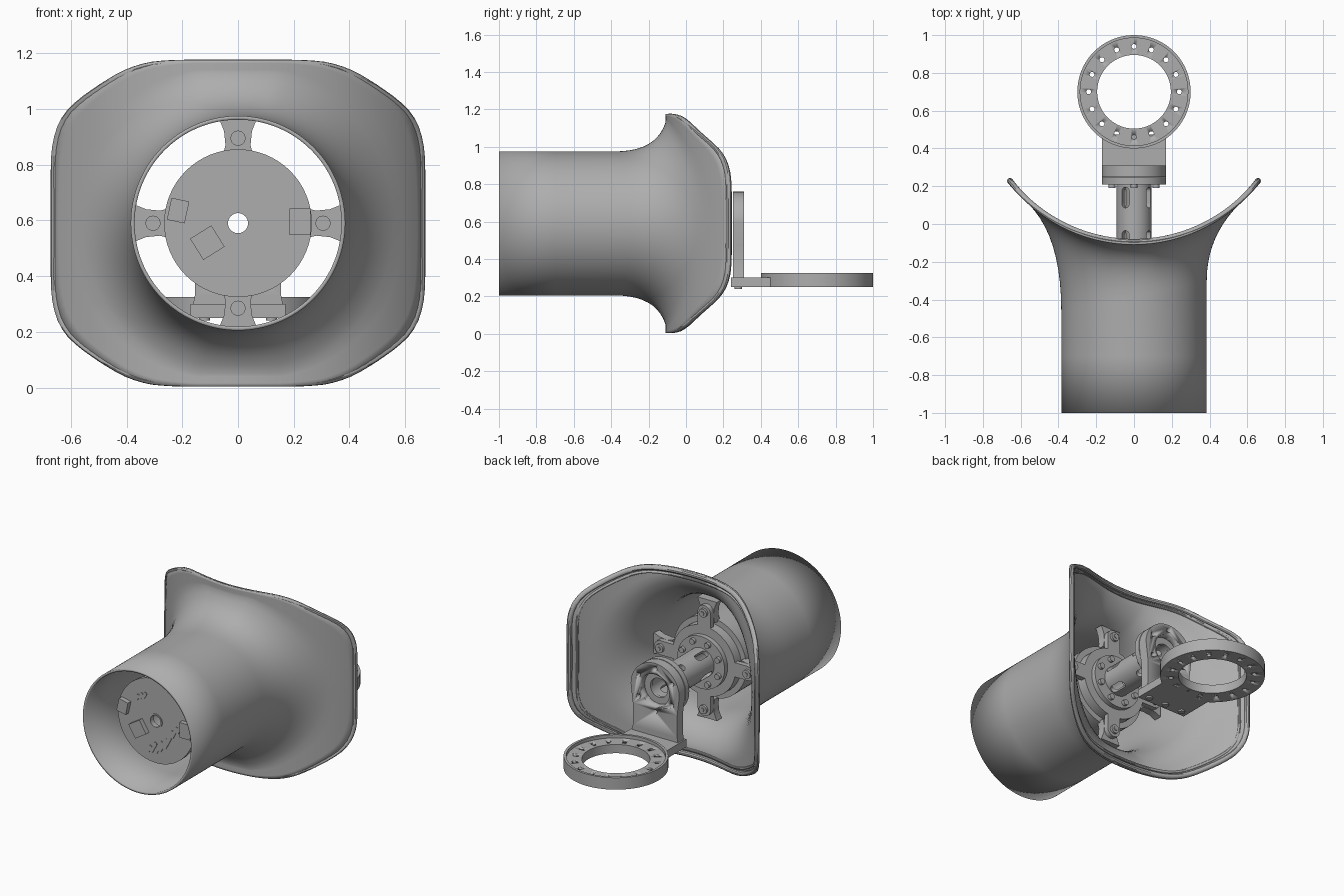
import bpy, bmesh
from math import sin, cos, pi, sqrt, atan2, radians, hypot
from mathutils import Matrix, Vector

if "Cube" in bpy.data.objects:
    bpy.data.objects.remove(bpy.data.objects["Cube"])

grey = bpy.data.materials.new("plain grey")
grey.use_nodes = True
grey.diffuse_color = (0.42, 0.42, 0.42, 1)
grey.node_tree.nodes["Principled BSDF"].inputs["Base Color"].default_value = (0.42, 0.42, 0.42, 1)

AXIS_Z = 0.59          # height of the tube axis
TO_Y = Matrix(((1, 0, 0, 0), (0, 0, 1, 0), (0, 1, 0, AXIS_Z), (0, 0, 0, 1)))  # (u, v, h) to (x, h, z)


def finish(name, bm, recalc=True, smooth=True):
    if recalc:
        bmesh.ops.recalc_face_normals(bm, faces=bm.faces)
    mesh = bpy.data.meshes.new(name)
    bm.to_mesh(mesh)
    bm.free()
    mesh.materials.append(grey)
    ob = bpy.data.objects.new(name, mesh)
    bpy.context.collection.objects.link(ob)
    if smooth:
        activate(ob)
        bpy.ops.object.shade_smooth_by_angle(angle=radians(35))
    return ob


def activate(ob):
    bpy.ops.object.select_all(action='DESELECT')
    ob.select_set(True)
    bpy.context.view_layer.objects.active = ob


def add_prism(bm, pts, a, b, mat):
    low = [bm.verts.new(mat @ Vector((u, v, a))) for u, v in pts]
    top = [bm.verts.new(mat @ Vector((u, v, b))) for u, v in pts]
    bm.faces.new(low)
    bm.faces.new(top)
    for i in range(len(pts)):
        k = (i + 1) % len(pts)
        bm.faces.new((low[i], low[k], top[k], top[i]))


def prisms(name, outlines, a, b, mat=TO_Y):
    bm = bmesh.new()
    for pts in outlines:
        add_prism(bm, pts, a, b, mat)
    return finish(name, bm)


def lathe(name, profile, mat=TO_Y, n=64):
    # spins a closed (radius, height) loop
    bm = bmesh.new()
    rings = [[bm.verts.new(mat @ Vector((r * cos(2 * pi * i / n), r * sin(2 * pi * i / n), h)))
              for i in range(n)] for r, h in profile]
    for j, ring in enumerate(rings):
        nxt = rings[(j + 1) % len(rings)]
        for i in range(n):
            k = (i + 1) % n
            bm.faces.new((ring[i], ring[k], nxt[k], nxt[i]))
    return finish(name, bm)


def washer(name, r_in, r_out, a, b, mat=TO_Y):
    return lathe(name, [(r_in, a), (r_out, a), (r_out, b), (r_in, b)], mat)


def circle(r, u=0, v=0, n=20):
    return [(u + r * cos(2 * pi * i / n), v + r * sin(2 * pi * i / n)) for i in range(n)]


def around(n, r, start=0.0):
    return [(r * cos(start + 2 * pi * i / n), r * sin(start + 2 * pi * i / n)) for i in range(n)]


def turn(pts, ang, u=0, v=0):
    return [(u + p * cos(ang) - q * sin(ang), v + p * sin(ang) + q * cos(ang)) for p, q in pts]


def rect(w, h):
    return [(-w / 2, -h / 2), (w / 2, -h / 2), (w / 2, h / 2), (-w / 2, h / 2)]


def capsule(length, w, n=8):
    s, r = length / 2 - w / 2, w / 2
    arc = [(s + r * sin(pi * i / n), -r * cos(pi * i / n)) for i in range(n + 1)]
    return arc + [(-u, -v) for u, v in arc]


def cut(target, cutter):
    cutter.hide_render = True
    mod = target.modifiers.new("cut", 'BOOLEAN')
    mod.operation, mod.solver, mod.object = 'DIFFERENCE', 'EXACT', cutter
    activate(target)
    bpy.ops.object.modifier_apply(modifier="cut")
    bpy.data.objects.remove(cutter)


# Flared shell: round tube blending into a saddle-shaped sheet
QUARTER = [(0.67, 0), (0.67, 0.25), (0.655, 0.34), (0.61, 0.415), (0.5, 0.495),
           (0.4, 0.555), (0.31, 0.58), (0.2, 0.585), (0, 0.585)]
TUBE_R, N = 0.385, 128


def rim_radius(th):
    c, s = abs(cos(th)), abs(sin(th))
    for (x0, z0), (x1, z1) in zip(QUARTER, QUARTER[1:]):
        d0, d1 = x0 * s - z0 * c, x1 * s - z1 * c
        if d0 >= -1e-9 and d1 <= 1e-9:
            t = d0 / (d0 - d1)
            return hypot(x0 + t * (x1 - x0), z0 + t * (z1 - z0))
    return QUARTER[0][0]


def saddle(x):
    return 0.72 - sqrt(0.83 ** 2 - x * x)


def shell_section(th):
    c = cos(th)
    rim = (rim_radius(th - 0.07) + 2 * rim_radius(th) + rim_radius(th + 0.07)) / 4
    fillet = min(0.56, 0.92 * rim)
    y0 = -0.38 + 0.08 * c
    p0, p1, p2 = (TUBE_R, y0), (TUBE_R, saddle(TUBE_R * c) - 0.05), (fillet, saddle(fillet * c))
    pts = [(TUBE_R, -1.0), (TUBE_R, -0.7)]
    for i in range(11):
        t = i / 10
        pts.append(tuple((1 - t) ** 2 * a + 2 * t * (1 - t) * b + t * t * d for a, b, d in zip(p0, p1, p2)))
    for i in range(1, 5):
        r = fillet + (rim - fillet) * i / 4
        pts.append((r, saddle(r * c)))
    return pts


bm = bmesh.new()
angles = [2 * pi * i / N for i in range(N)]
cols = [[bm.verts.new((r * cos(th), y, AXIS_Z + r * sin(th))) for r, y in shell_section(th)] for th in angles]
for i in range(N):
    a, b = cols[i], cols[(i + 1) % N]
    for j in range(len(a) - 1):
        bm.faces.new((a[j], a[j + 1], b[j + 1], b[j]))
shell = finish("flared_shell", bm, recalc=False)
solid = shell.modifiers.new("thickness", 'SOLIDIFY')
solid.thickness, solid.offset = 0.014, -1

# Rounded lips running along the inside of the shell edge
for name, inset, lift, size in (("rim_lip", 0.015, 0.016, 0.016), ("rim_inner_step", 0.045, 0.016, 0.009)):
    bm = bmesh.new()
    loops = []
    for th in angles:
        r = shell_section(th)[-1][0] - inset
        y = saddle(r * cos(th)) + lift
        loops.append([bm.verts.new(((r + u) * cos(th), y + v, AXIS_Z + (r + u) * sin(th)))
                      for u, v in circle(size, n=10)])
    for i in range(N):
        a, b = loops[i], loops[(i + 1) % N]
        for j in range(10):
            k = (j + 1) % 10
            bm.faces.new((a[j], a[k], b[k], b[j]))
    finish(name, bm)

# Round board facing the tube mouth, with its housing
washer("round_board", 0.037, 0.265, -0.82, -0.79)
washer("hub_collar", 0.036, 0.045, -0.825, -0.82)
washer("housing", 0.08, 0.255, -0.79, -0.24)
up = radians(62)
slots = [turn(capsule(length, 0.021), up, u, v) for u, v, length in (
    (-0.045, -0.185, 0.05), (-0.015, -0.17, 0.08), (0.02, -0.16, 0.1), (0.05, -0.14, 0.11),
    (0.08, -0.12, 0.1), (0.1, -0.07, 0.09), (0.13, -0.04, 0.09), (0.16, -0.015, 0.06),
    (-0.13, 0.115, 0.05), (-0.105, 0.13, 0.05), (-0.08, 0.14, 0.05))]
slots.append(turn(capsule(0.14, 0.035), radians(-25), 0.095, 0.2))
prisms("board_chips", slots, -0.825, -0.82)
blocks = [turn(rect(0.09, 0.09), radians(32), -0.11, -0.07), turn(rect(0.065, 0.08), radians(-12), -0.215, 0.045),
          turn(rect(0.075, 0.095), 0, 0.222, 0.005)]
prisms("board_connectors", blocks, -0.85, -0.82)

# Four brackets from the tube wall and the spider plate bolted to them
bracket = [(0.24, -0.055), (0.28, -0.045), (0.33, -0.05), (0.375, -0.068),
           (0.375, 0.068), (0.33, 0.05), (0.28, 0.045), (0.24, 0.055)]
quarters = [i * pi / 2 for i in range(4)]
prisms("wall_brackets", [turn(bracket, q) for q in quarters], -0.26, -0.21)
arm = [(u + 0.25, v) for u, v in capsule(0.2, 0.09)]
prisms("spider_arms", [turn(arm, q) for q in quarters], -0.21, -0.18)
washer("spider_hub", 0.08, 0.22, -0.24, -0.18)
washer("spindle_base", 0.07, 0.165, -0.18, -0.15)
prisms("arm_bolts", [circle(0.027, u, v) for u, v in around(4, 0.305)], -0.275, -0.165)
prisms("arm_bolt_sockets", [circle(0.012, u, v, 6) for u, v in around(4, 0.305)], -0.28, -0.16)
prisms("base_bolts", [circle(0.018, u, v, 12) for u, v in around(8, 0.135, pi / 8)], -0.15, -0.13)

# Hollow spindle with slots through its wall
spindle = washer("spindle", 0.065, 0.092, -0.16, 0.23)
bm = bmesh.new()
for k in range(2):
    mat = Matrix.Translation((0, 0, AXIS_Z)) @ Matrix.Rotation(radians(-30 + 90 * k), 4, 'Y')
    for y in (0.14, -0.09):
        add_prism(bm, turn(capsule(0.11, 0.045), pi / 2, 0, y), -0.2, 0.2, mat)
cut(spindle, finish("slot_cutter", bm, smooth=False))
washer("spindle_flange", 0.065, 0.17, 0.21, 0.245)
prisms("flange_bolts", [circle(0.018, u, v, 12) for u, v in around(6, 0.135, pi / 6)], 0.19, 0.21)

# Upright plate with a rounded head
head = [(0.17 * cos(pi * i / 24), 0.17 * sin(pi * i / 24)) for i in range(25)]
foot = [(-0.155, -0.12), (-0.155, -0.26), (-0.17, -0.34), (0.17, -0.34), (0.155, -0.26), (0.155, -0.12)]
upright = prisms("upright_plate", [head + foot], 0.25, 0.31)
cut(upright, prisms("bore_cutter", [circle(0.1, n=40)] +
                    [circle(0.014, u, v, 12) for u, v in around(6, 0.135, pi / 6)], 0.2, 0.35))
washer("upright_inner_seat", 0.06, 0.101, 0.25, 0.27)

# Horizontal arm and drilled ring
FLAT = Matrix.Translation((0, 0.7, 0))
prisms("ring_arm", [[(-0.17, -0.46), (0.17, -0.46), (0.17, -0.225), (-0.17, -0.225)]], 0.25, 0.3, FLAT)
ring = lathe("drilled_ring", [(0.195, 0.25), (0.3, 0.25), (0.3, 0.325), (0.285, 0.325),
                              (0.285, 0.305), (0.195, 0.305)], FLAT, 80)
holes = [circle(0.013, u, v, 14) for u, v in around(16, 0.24, pi / 2)]
cut(ring, prisms("drill_cutter", holes, 0.2, 0.4, FLAT))
prisms("foot_bolts", [circle(0.02, u, -0.42, 14) for u in (-0.12, 0, 0.12)], 0.24, 0.25, FLAT)
